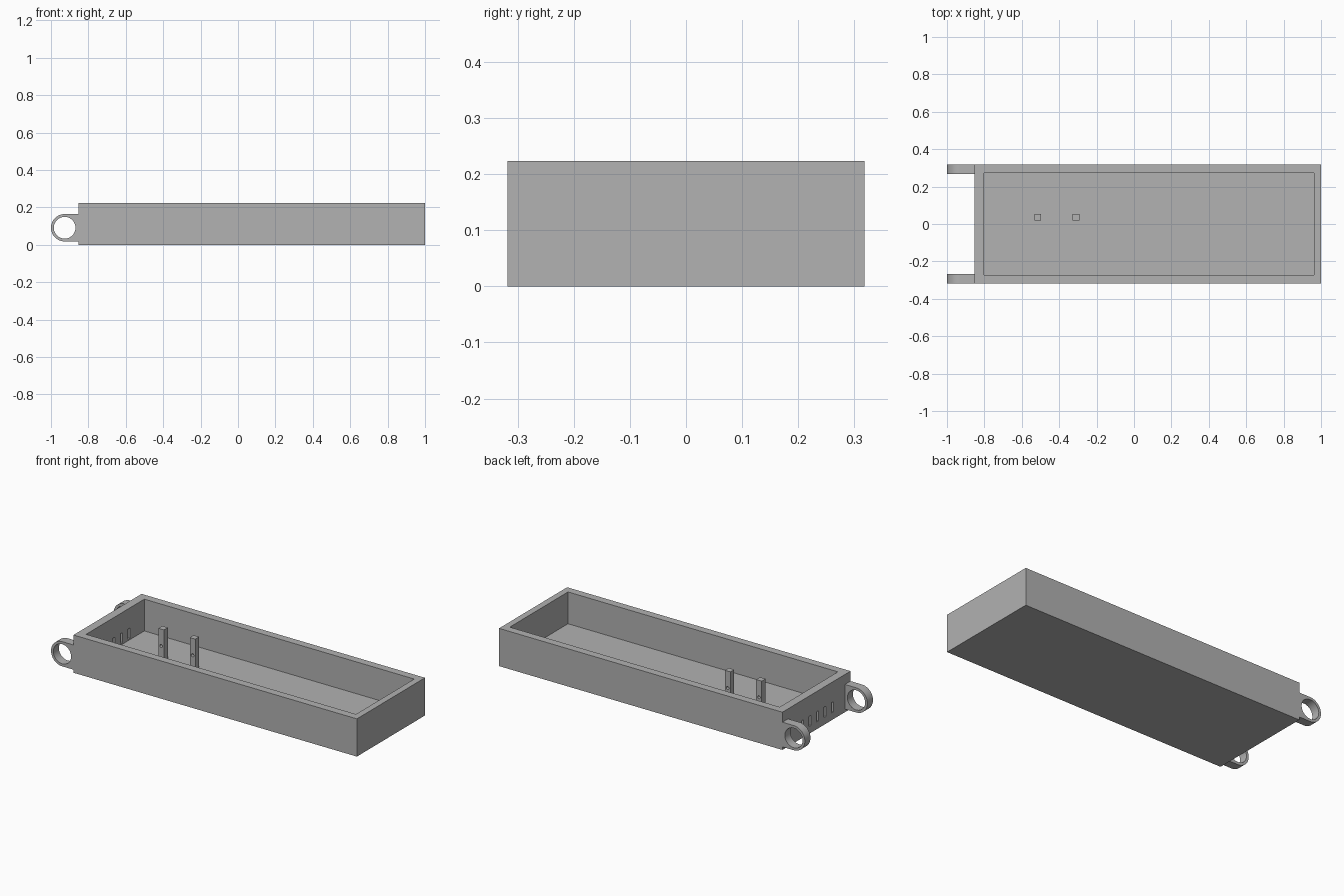
import bpy, bmesh
from math import pi, sin, cos, radians
from mathutils import Matrix, Vector

cube = bpy.data.objects.get("Cube")
if cube:
    bpy.data.objects.remove(cube, do_unlink=True)

grey = bpy.data.materials.new("plain grey")
grey.use_nodes = True
colour = (0.445, 0.445, 0.445, 1)
grey.diffuse_color = colour
grey.node_tree.nodes["Principled BSDF"].inputs["Base Color"].default_value = colour


def finish(name, bm):
    bmesh.ops.recalc_face_normals(bm, faces=bm.faces)
    mesh = bpy.data.meshes.new(name)
    bm.to_mesh(mesh)
    bm.free()
    mesh.materials.append(grey)
    obj = bpy.data.objects.new(name, mesh)
    bpy.context.collection.objects.link(obj)
    return obj


def block(name, low, high):
    low, high = Vector(low), Vector(high)
    bm = bmesh.new()
    bmesh.ops.create_cube(bm, size=1)
    bmesh.ops.scale(bm, vec=high - low, verts=bm.verts)
    bmesh.ops.translate(bm, vec=(low + high) / 2, verts=bm.verts)
    return finish(name, bm)


def rod(name, centre, radius, length, sides):
    """Cylinder lying along y."""
    bm = bmesh.new()
    bmesh.ops.create_cone(bm, cap_ends=True, segments=sides, radius1=radius,
                          radius2=radius, depth=length,
                          matrix=Matrix.Translation(centre) @ Matrix.Rotation(pi / 2, 4, 'X'))
    return finish(name, bm)


def cut(obj, cutter):
    mod = obj.modifiers.new("cut", 'BOOLEAN')
    mod.operation = 'DIFFERENCE'
    mod.solver = 'EXACT'
    mod.object = cutter
    bpy.context.view_layer.objects.active = obj
    bpy.ops.object.modifier_apply(modifier=mod.name)
    bpy.data.objects.remove(cutter, do_unlink=True)


def smooth(obj):
    bpy.ops.object.select_all(action='DESELECT')
    obj.select_set(True)
    bpy.context.view_layer.objects.active = obj
    bpy.ops.object.shade_smooth_by_angle(angle=radians(30))


# Open tray with a thick rim
END, HALF, TOP, FLOOR = -0.853, 0.318, 0.223, 0.035
tray = block("tray", (END, -HALF, 0), (1, HALF, TOP))
cut(tray, block("cavity", (-0.803, -0.272, FLOOR), (0.962, 0.272, 0.4)))

# Row of upright slots through the hinge end wall
for i in range(5):
    y = 0.13 - 0.07 * i
    cut(tray, block("slot", (-0.9, y - 0.01, 0.043), (-0.75, y + 0.01, 0.103)))

# Two square posts with a cross hole
for name, x in (("left_post", -0.31), ("right_post", -0.515)):
    post = block(name, (x - 0.018, 0.018, FLOOR - 0.005), (x + 0.018, 0.054, 0.22))
    cut(post, rod("post_hole", (x, 0.036, 0.12), 0.009, 0.1, 16))
    smooth(post)

# Hinge lugs: rounded outline extruded in y, bored through
CX, CZ, R, BORE, THICK = -0.927, 0.091, 0.073, 0.058, 0.052
for name, y in (("back_lug", HALF - THICK), ("front_lug", -HALF)):
    bm = bmesh.new()
    outline = [(END, CZ + R)]
    outline += [(CX - R * sin(a), CZ + R * cos(a)) for a in (pi * i / 24 for i in range(25))]
    outline.append((END, CZ - R))
    face = bm.faces.new([bm.verts.new((x, y, z)) for x, z in outline])
    side = bmesh.ops.extrude_face_region(bm, geom=[face])
    bmesh.ops.translate(bm, vec=(0, THICK, 0),
                        verts=[v for v in side["geom"] if isinstance(v, bmesh.types.BMVert)])
    lug = finish(name, bm)
    cut(lug, rod("bore", (CX, y + THICK / 2, CZ), BORE, 0.2, 48))
    smooth(lug)
